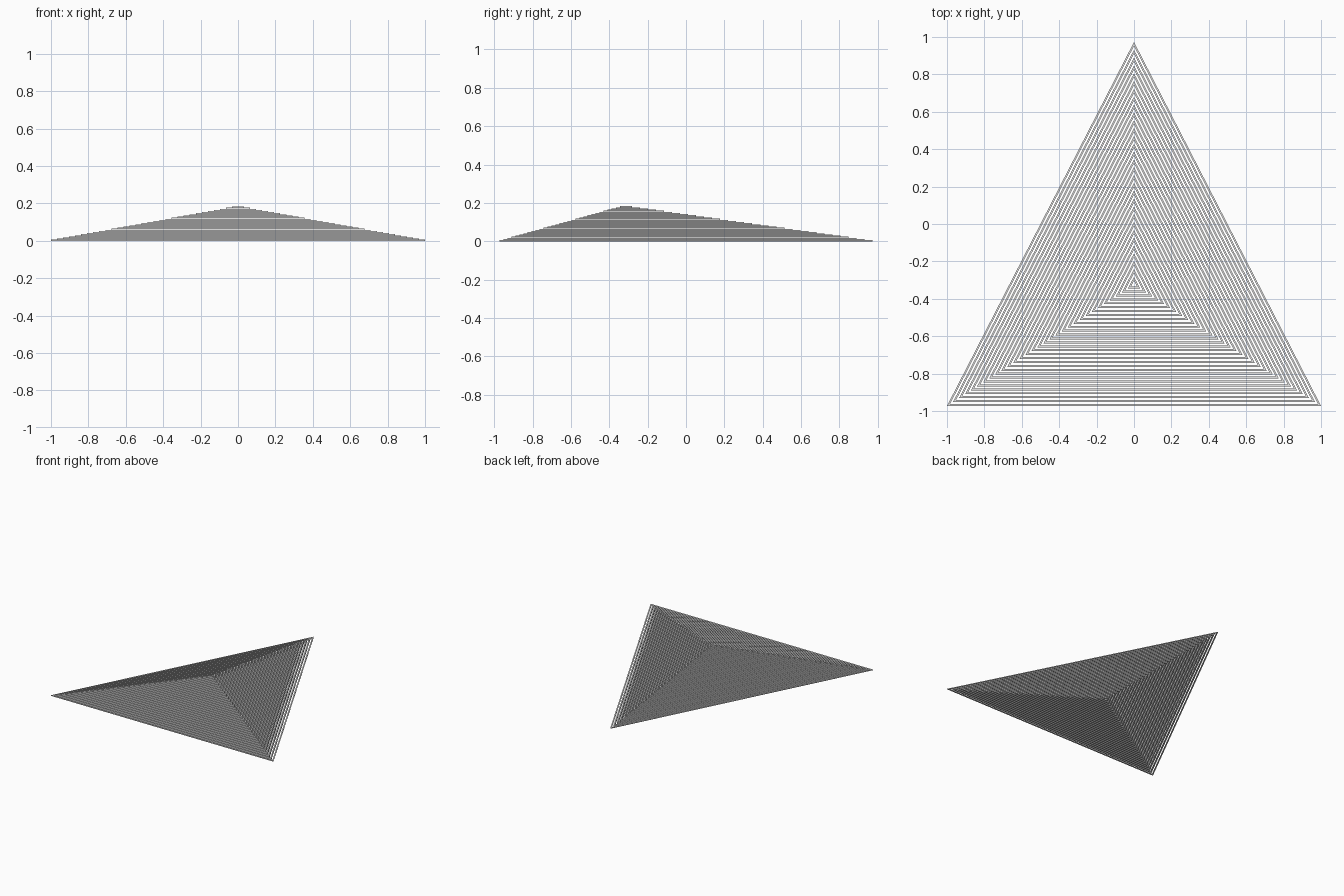
import bpy
import bmesh
from mathutils import Vector

if "Cube" in bpy.data.objects:
    bpy.data.objects.remove(bpy.data.objects["Cube"], do_unlink=True)

RINGS = 31
STEP = 0.0059          # each ring is this much taller than the one outside it
WALL_FRACTION = 0.5    # wall thickness compared with the ring spacing
CORNERS = [Vector((-1, -0.973)), Vector((1, -0.973)), Vector((0, 0.973))]
CENTRE = sum(CORNERS, Vector((0, 0))) / 3

grey = bpy.data.materials.new("light grey")
grey.use_nodes = True
colour = (0.8, 0.8, 0.8, 1)
grey.diffuse_color = colour
grey.node_tree.nodes["Principled BSDF"].inputs["Base Color"].default_value = colour


def triangle(bm, scale, z):
    """Add the corners of a triangle scaled about its centre."""
    points = [CENTRE + (c - CENTRE) * scale for c in CORNERS]
    return [bm.verts.new((p.x, p.y, z)) for p in points]


def triangular_wall(name, outer, inner, height):
    """Build a hollow triangular prism standing on the ground."""
    bm = bmesh.new()
    section = [triangle(bm, outer, 0), triangle(bm, outer, height),
               triangle(bm, inner, height), triangle(bm, inner, 0)]
    for i, loop in enumerate(section):
        following = section[(i + 1) % 4]
        for a in range(3):
            b = (a + 1) % 3
            bm.faces.new((loop[a], loop[b], following[b], following[a]))
    bmesh.ops.recalc_face_normals(bm, faces=bm.faces)
    mesh = bpy.data.meshes.new(name)
    bm.to_mesh(mesh)
    bm.free()
    mesh.materials.append(grey)
    wall = bpy.data.objects.new(name, mesh)
    bpy.context.collection.objects.link(wall)


# Concentric walls, lowest at the rim and tallest at the peak
for level in range(RINGS):
    size = RINGS - level
    triangular_wall(f"triangular_wall_{level + 1:02d}", size / RINGS,
                    (size - WALL_FRACTION) / RINGS, (level + 1) * STEP)
